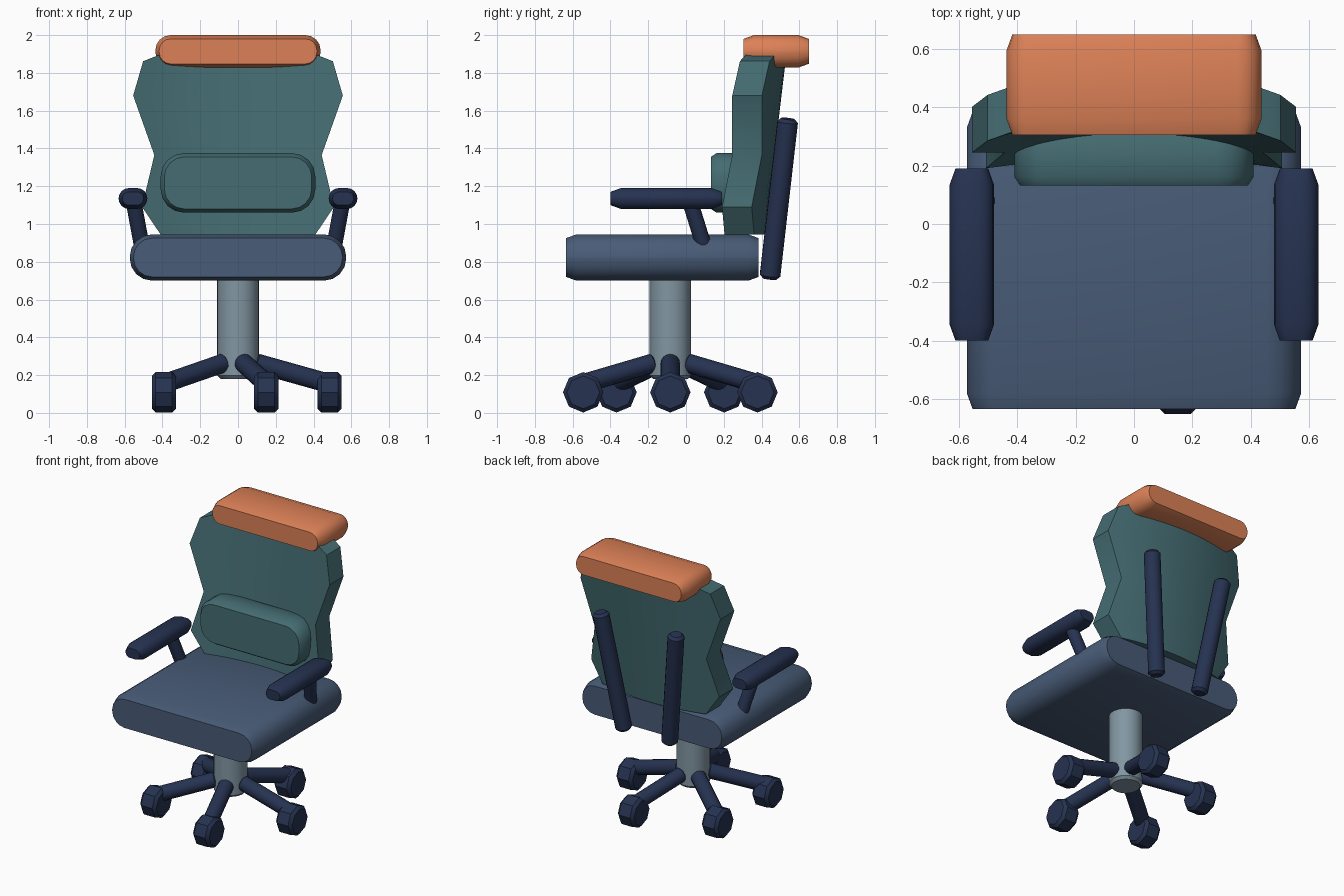
import bpy, math
from mathutils import Vector

if "Cube" in bpy.data.objects:
    bpy.data.objects.remove(bpy.data.objects["Cube"])


def material(name, rgb):
    m = bpy.data.materials.new(name)
    m.diffuse_color = (*rgb, 1)
    m.use_nodes = True
    m.node_tree.nodes["Principled BSDF"].inputs["Base Color"].default_value = m.diffuse_color
    return m


NAVY = material("navy plastic", (0.019, 0.032, 0.082))
BLUE = material("slate blue fabric", (0.065, 0.106, 0.185))
TEAL = material("teal fabric", (0.058, 0.150, 0.168))
ORANGE = material("orange fabric", (0.72, 0.22, 0.095))
STEEL = material("grey steel", (0.223, 0.305, 0.361))


def loft(name, rings, mat):
    """Skin closed rings of equal size and cap both ends."""
    n = len(rings[0])
    verts = [v for ring in rings for v in ring]
    faces = [list(range(n))[::-1], list(range(len(verts) - n, len(verts)))]
    for r in range(len(rings) - 1):
        for i in range(n):
            j = (i + 1) % n
            faces.append((r * n + i, r * n + j, (r + 1) * n + j, (r + 1) * n + i))
    me = bpy.data.meshes.new(name)
    me.from_pydata(verts, [], faces)
    me.materials.append(mat)
    ob = bpy.data.objects.new(name, me)
    bpy.context.collection.objects.link(ob)
    bpy.ops.object.select_all(action='DESELECT')
    ob.select_set(True)
    bpy.context.view_layer.objects.active = ob
    bpy.ops.object.mode_set(mode='EDIT')
    bpy.ops.mesh.select_all(action='SELECT')
    bpy.ops.mesh.normals_make_consistent(inside=False)
    bpy.ops.object.mode_set(mode='OBJECT')
    bpy.ops.object.shade_smooth_by_angle(angle=math.radians(35))
    return ob


def cushion(name, cx, hw, z0, z1, y0, y1, radius, mat, inset=0.02, taper=0.055):
    """Rounded rectangle drawn along y, with tapered ends."""
    cz, hh = (z0 + z1) / 2, (z1 - z0) / 2

    def ring(y, d):
        r, pts = radius - d, []
        for q, (sx, sz) in enumerate([(1, 1), (-1, 1), (-1, -1), (1, -1)]):
            for k in range(5):
                a = math.pi / 2 * (q + k / 4)
                pts.append((cx + sx * (hw - radius) + r * math.cos(a), y,
                            cz + sz * (hh - radius) + r * math.sin(a)))
        return pts
    return loft(name, [ring(y0, inset), ring(y0 + taper, 0),
                       ring(y1 - taper, 0), ring(y1, inset)], mat)


def rod(name, p0, p1, r, mat, sides=16, bevel=0.018):
    """Cylinder between two points with chamfered ends."""
    p0, p1 = Vector(p0), Vector(p1)
    axis = p1 - p0
    length = axis.length
    rot = axis.to_track_quat('Z', 'Y')

    def ring(t, rad):
        return [p0 + rot @ Vector((rad * math.cos(2 * math.pi * i / sides),
                                   rad * math.sin(2 * math.pi * i / sides), t))
                for i in range(sides)]
    return loft(name, [ring(0, r - bevel), ring(bevel, r),
                       ring(length - bevel, r), ring(length, r - bevel)], mat)


# Upholstery
cushion("seat", 0, 0.573, 0.70, 0.945, -0.635, 0.385, 0.118, BLUE)
cushion("headrest", 0, 0.437, 1.828, 2.0, 0.305, 0.65, 0.08, ORANGE)
cushion("lumbar_cushion", 0, 0.41, 1.06, 1.375, 0.132, 0.33, 0.125, TEAL, 0.02, 0.03)

# Backrest: waisted outline, leaning back and curved around the sitter
outline = [(0.41, 0.945), (0.508, 1.09), (0.443, 1.365),
           (0.555, 1.68), (0.502, 1.862), (0.42, 1.894)]
COLS, THICK = 14, 0.157


def back_point(x, z, depth):
    return (x, 0.147 + 0.12 * z - 0.337 * x * x + depth, z)


rings = []
for hw, z in outline:
    xs = [hw * (2 * i / COLS - 1) for i in range(COLS + 1)]
    rings.append([back_point(x, z, 0) for x in xs]
                 + [back_point(x, z, THICK) for x in reversed(xs)])
loft("backrest", rings, TEAL)

# Arms and back posts on both sides
for side, s in (("left", -1), ("right", 1)):
    cushion(side + "_armrest", s * 0.556, 0.076, 1.08, 1.19, -0.40, 0.19, 0.054, NAVY)
    rod(side + "_arm_strut", (s * 0.557, 0.015, 1.14), (s * 0.508, 0.097, 0.876), 0.042, NAVY)
    rod(side + "_back_post", (s * 0.18, 0.443, 0.71), (s * 0.30, 0.54, 1.557), 0.055, NAVY)

# Pedestal column
CY = -0.083
rod("column", (0, CY, 0.18), (0, CY, 0.76), 0.11, STEEL, 32)

# Five-legged base with octagonal castors
for i in range(5):
    a = math.radians(72 * i)
    c, s = math.cos(a), math.sin(a)
    x, y = 0.485 * c, CY + 0.485 * s
    rod(f"base_leg_{i + 1}", (0.085 * c, CY + 0.085 * s, 0.267), (x, y, 0.155), 0.051, NAVY)
    rod(f"castor_{i + 1}", (x - 0.064, y, 0.109), (x + 0.064, y, 0.109), 0.107, NAVY, 8, 0.02)
